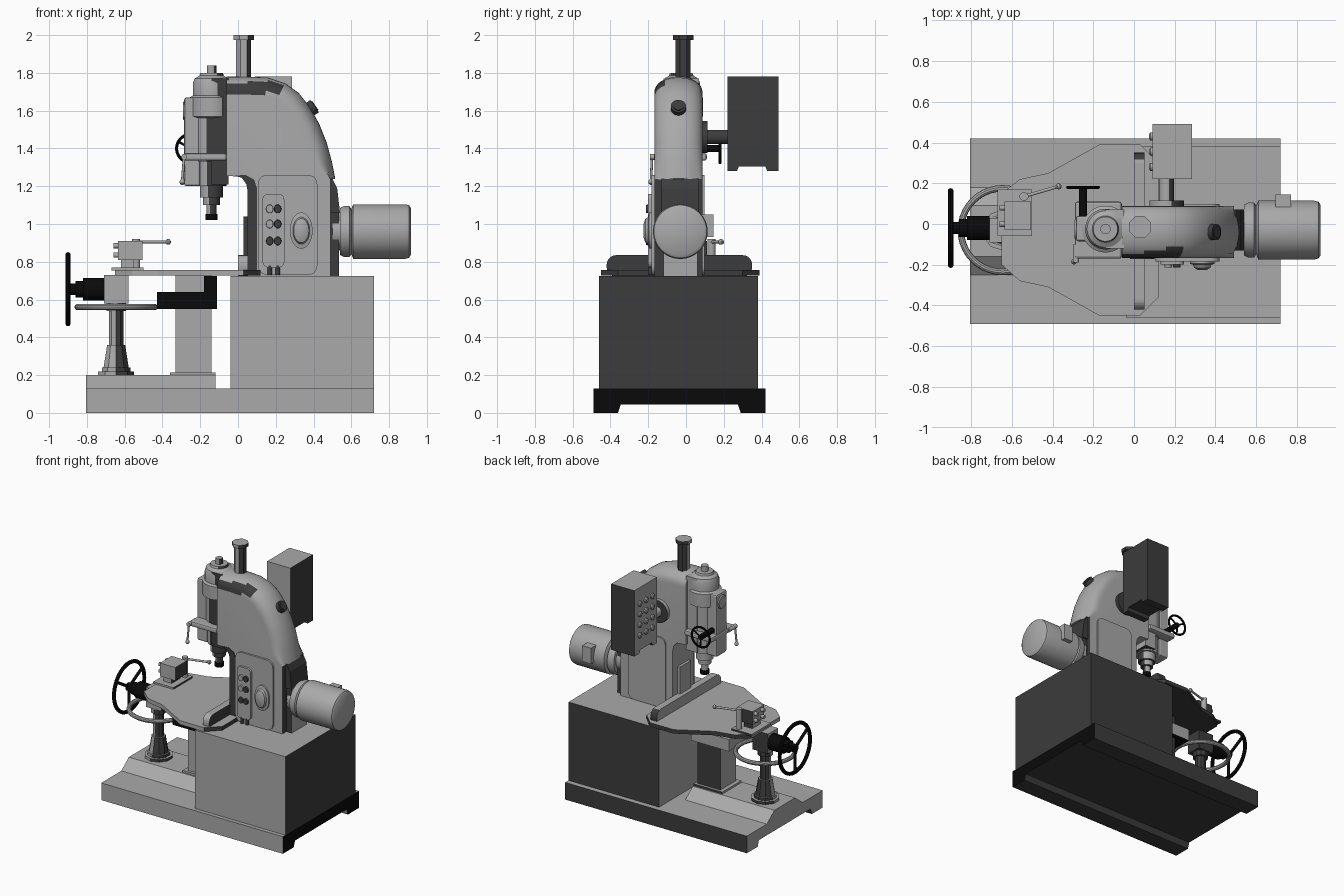
import bpy, bmesh, math
from mathutils import Vector

cube = bpy.data.objects.get("Cube")
if cube:
    bpy.data.objects.remove(cube, do_unlink=True)


def material(name, v):
    m = bpy.data.materials.new(name)
    m.use_nodes = True
    m.diffuse_color = (v, v, v, 1)
    m.node_tree.nodes["Principled BSDF"].inputs["Base Color"].default_value = (v, v, v, 1)
    return m


GREY = material("machine grey", 0.4)
DARK = material("dark grey", 0.045)
BLACK = material("black", 0.003)


def finish(name, bm, mat, smooth=False):
    bmesh.ops.recalc_face_normals(bm, faces=bm.faces)
    me = bpy.data.meshes.new(name)
    bm.to_mesh(me)
    bm.free()
    me.materials.append(mat)
    ob = bpy.data.objects.new(name, me)
    bpy.context.collection.objects.link(ob)
    if smooth:
        bpy.ops.object.select_all(action='DESELECT')
        bpy.context.view_layer.objects.active = ob
        ob.select_set(True)
        bpy.ops.object.shade_smooth_by_angle(angle=math.radians(35))
    return ob


def paint(ob, mat, rule):
    """Give a second colour to the faces whose normal and centre pass a rule."""
    ob.data.materials.append(mat)
    slot = len(ob.data.materials) - 1
    for p in ob.data.polygons:
        if rule(p.normal, p.center):
            p.material_index = slot


def two_tone(*obs):
    for ob in obs:
        paint(ob, DARK, lambda n, c: n.x > .3 or n.y > .3 or n.z < -.5)


def loft(name, rings, mat=GREY, smooth=False):
    """Skin a list of equal-length rings and cap both ends."""
    bm = bmesh.new()
    vs = [[bm.verts.new(p) for p in r] for r in rings]
    n = len(rings[0])
    for a, b in zip(vs, vs[1:]):
        for i in range(n):
            j = (i + 1) % n
            bm.faces.new((a[i], a[j], b[j], b[i]))
    bm.faces.new(vs[0])
    bm.faces.new(vs[-1])
    return finish(name, bm, mat, smooth)


def box(name, x, y, z, mat=GREY, bevel=0):
    pts = [(x[0], y[0]), (x[1], y[0]), (x[1], y[1]), (x[0], y[1])]
    ob = loft(name, [[(px, py, h) for px, py in pts] for h in z], mat)
    if bevel:
        m = ob.modifiers.new("edge", 'BEVEL')
        m.width, m.segments = bevel, 2
    return ob


def prism(name, pts, axis, lo, hi, mat=GREY, smooth=False):
    """Extrude a 2D outline along an axis."""
    put = {'x': lambda a, b, h: (h, a, b), 'y': lambda a, b, h: (a, h, b),
           'z': lambda a, b, h: (a, b, h)}[axis]
    return loft(name, [[put(a, b, h) for a, b in pts] for h in (lo, hi)], mat, smooth)


def lathe(name, origin, direction, profile, mat=GREY, sides=32, smooth=True, scale=(1, 1)):
    """Turn (distance, radius) pairs about a direction."""
    q = Vector(direction).to_track_quat('Z', 'Y')
    rings = []
    for d, r in profile:
        rings.append([Vector(origin) + q @ Vector((
            r * scale[0] * math.cos(math.tau * (i + .5) / sides),
            r * scale[1] * math.sin(math.tau * (i + .5) / sides), d)) for i in range(sides)])
    return loft(name, rings, mat, smooth)


def rod(name, a, b, r, mat=GREY):
    d = Vector(b) - Vector(a)
    return lathe(name, a, d, [(0, r), (d.length, r)], mat, 12)


def torus(name, c, direction, R, r, mat):
    q = Vector(direction).to_track_quat('Z', 'Y')
    bm = bmesh.new()
    n, k = 40, 10
    v = [[bm.verts.new(Vector(c) + q @ Vector((
        (R + r * math.cos(math.tau * j / k)) * math.cos(math.tau * i / n),
        (R + r * math.cos(math.tau * j / k)) * math.sin(math.tau * i / n),
        r * math.sin(math.tau * j / k)))) for j in range(k)] for i in range(n)]
    for i in range(n):
        for j in range(k):
            i2, j2 = (i + 1) % n, (j + 1) % k
            bm.faces.new((v[i][j], v[i2][j], v[i2][j2], v[i][j2]))
    return finish(name, bm, mat, True)


def rounded(x0, x1, z0, z1, r):
    pts = []
    for cx, cz, a in ((x1 - r, z1 - r, 0), (x0 + r, z1 - r, 90), (x0 + r, z0 + r, 180), (x1 - r, z0 + r, 270)):
        for k in range(6):
            t = math.radians(a + 18 * k)
            pts.append((cx + r * math.cos(t), cz + r * math.sin(t)))
    return pts


def wheel(name, c, direction, R, r):
    torus(name + "_rim", c, direction, R, r, BLACK)
    q = Vector(direction).to_track_quat('Z', 'Y')
    for i in range(3):
        t = math.tau * i / 3 + .5
        rod(name + "_spoke", c, Vector(c) + q @ Vector((R * math.cos(t), R * math.sin(t), 0)), r * .8, BLACK)


# Base with feet, sloped plinth and cabinet
base = prism("base", [(-.49, 0), (-.36, 0), (-.345, .045), (.275, .045), (.29, 0), (.42, 0), (.42, .13), (-.49, .13)],
             'x', -.805, .72)
prism("plinth", [(-.25, .13), (.18, .13), (.09, .2), (-.16, .2)], 'x', -.805, -.12)
two_tone(base, box("cabinet", (-.04, .72), (-.46, .38), (.13, .725)))
paint(base, BLACK, lambda n, c: n.x > .5)

# Table, its support and fence
two_tone(prism("table", [(-.65, .15), (-.56, .22), (-.42, .25), (-.17, .39), (.03, .39), (.12, .3),
                         (.12, -.36), (.03, -.45), (-.17, -.45), (-.42, -.31), (-.56, -.28), (-.65, -.2)],
               'z', .727, .757),
         prism("table_fence", rounded(-.42, .35, .72, .835, .05), 'x', 0, .052),
         box("support_foot", (-.36, -.12), (-.15, .08), (.195, .215)),
         box("support_column", (-.33, -.14), (-.13, .06), (.21, .73)))
for ob in (box("slide_block", (-.43, -.11), (-.17, .1), (.55, .64)),
           box("slide_rail", (-.18, -.11), (-.17, .1), (.64, .725))):
    paint(ob, BLACK, lambda n, c: n.y < -.5 or n.x > .5 or n.z < -.5)

# Jack post, guard ring and large handwheel
two_tone(lathe("jack_post", (-.645, -.03, 0), (0, 0, 1),
               [(.195, .1), (.22, .1), (.22, .08), (.24, .08), (.24, .07),
                (.36, .05), (.36, .04), (.54, .04), (.54, .055), (.6, .055)], sides=10, smooth=False),
         box("jack_block", (-.71, -.58), (-.09, .03), (.58, .73)))
torus("guard_ring", (-.645, -.03, .56), (0, 0, 1), .205, .016, GREY)
lathe("wheel_hub", (-.91, -.02, .655), (1, 0, 0), [(0, .03), (.05, .03), (.05, .045), (.09, .045), (.09, .06),
      (.2, .06)], BLACK, 20)
wheel("handwheel", (-.9, -.02, .655), (1, 0, 0), .182, .014)

# Clamp on the table
two_tone(box("clamp_plate", (-.67, -.5), (-.06, .17), (.755, .77)),
         box("clamp_neck", (-.62, -.55), (-.01, .09), (.765, .815)),
         box("clamp_body", (-.635, -.505), (-.03, .11), (.81, .91)))
for y in (0, .08):
    for z in (.835, .885):
        rod("clamp_screw", (-.66, y, z), (-.63, y, z), .014)
rod("clamp_pivot", (-.54, .135, .76), (-.54, .135, .92), .022)
rod("clamp_lever", (-.54, .135, .905), (-.37, .185, .905), .008)
lathe("clamp_knob", (-.385, .18, .905), (.95, .3, 0), [(0, .006), (.01, .015), (.022, .015), (.03, .005)], sides=12)

# Column and overarm with a rounded crown
outer = [(-.06, 1.78), (.05, 1.78), (.16, 1.775), (.25, 1.745), (.32, 1.695), (.38, 1.62), (.43, 1.53),
         (.47, 1.43), (.497, 1.33), (.515, 1.24)]
inner = [(.49, 1.235), (.49, .725), (.05, .725), (.05, 1.18), (.042, 1.22), (.015, 1.25), (-.06, 1.255)]
rings = []
for k in range(17):
    t = math.pi * k / 16
    d = .095 * (1 - math.sin(t) ** .8)
    ring = []
    for i, (x, z) in enumerate(outer):
        a, b = outer[max(i - 1, 0)], outer[min(i + 1, 9)]
        n = Vector((-(b[1] - a[1]), b[0] - a[0])).normalized()
        off = min(d, .025) if i == 9 else d
        if i == 0:
            n = Vector((0, 1))
        ring.append((x - n.x * off, -.04 - .128 * math.cos(t), z - n.y * off))
    rings.append(ring + [(x, -.04 - .128 * math.cos(t), z) for x, z in inner])
arm = loft("overarm", rings, smooth=True)
paint(arm, DARK, lambda n, c: (c.y < -.04 and c.x < .22 and 1.69 < c.z < 1.75) or (n.x > .9 and c.z < 1.2))
prism("throat_edge", [(.05, .757), (.1, .757), (.1, 1.19), (.085, 1.235), (.04, 1.26), (-.02, 1.256), (.02, 1.245),
                      (.045, 1.21), (.05, 1.18)], 'y', -.172, -.164, DARK)
back = box("column_back", (.3, .535), (-.12, .06), (.725, 1.06))
paint(back, DARK, lambda n, c: abs(n.y) > .5)
prism("column_back_top", [(.3, 1.06), (.54, 1.06), (.525, 1.19), (.5, 1.24), (.3, 1.24)], 'y', -.13, .07, DARK)
way = box("column_way", (.03, .09), (-.1, .03), (.75, 1.04))
paint(way, DARK, lambda n, c: n.y < -.5)
lathe("crown_plug", (.385, -.04, 1.61), (.8, 0, .55), [(-.03, .04), (.025, .04), (.025, .028), (.03, .028)], DARK, 20)
two_tone(lathe("top_post", (.03, -.015, 0), (0, 0, 1), [(1.74, .043), (1.975, .043), (1.975, .058), (2, .058)],
               sides=8, smooth=False))

# Side panels, switch plate and oval boss
for y0, y1 in ((-.183, -.16), (.08, .098)):
    prism("side_panel", rounded(.105, .42, .73, 1.26, .05), 'y', y0, y1, smooth=True)
prism("switch_plate", rounded(.13, .245, .77, 1.16, .03), 'y', -.2, -.18, smooth=True)
for x in (.168, .21):
    for z in (1.08, 1.0, .91):
        lathe("switch_button", (x, -.195, z), (0, -1, 0), [(0, .02), (.018, .018)],
              DARK if x > .2 or z < .95 else GREY, 16, scale=(1, 1.2))
    rod("cable_gland", (x, -.19, .73), (x, -.19, .78), .012, DARK)
lathe("oval_boss", (.335, -.18, .965), (0, -1, 0), [(0, .06), (.015, .06), (.02, .045), (.035, .04), (.045, .022)],
      scale=(1, 1.6))

# Motor
lathe("motor", (.5, -.03, .96), (1, 0, 0), [(0, .1), (.04, .1), (.04, .125), (.06, .135), (.09, .135), (.1, .12),
      (.11, .145), (.385, .145), (.405, .14), (.415, .125)], sides=40)
box("terminal_box", (.695, .77), (.08, .145), (.93, 1.05))

# Control cabinet on its bracket
two_tone(prism("control_cabinet", [(.22, 1.28), (.27, 1.28), (.28, 1.305), (.42, 1.305), (.43, 1.28), (.49, 1.28),
                                   (.49, 1.78), (.22, 1.78)], 'x', .09, .285),
         lathe("cabinet_bracket", (.16, .07, 1.46), (0, 1, 0), [(0, .085), (.045, .085), (.045, .037), (.16, .037)]))
for y in (.28, .355, .43):
    for z in (1.42, 1.5, 1.58, 1.66):
        lathe("control_button", (.092, y, z), (-1, 0, 0), [(0, .02), (.012, .02), (.018, .012)], sides=14)

# Spindle head
H = (-.14, -.025, 0)
barrel = lathe("head_barrel", H, (0, 0, 1), [(1.2, .08), (1.33, .08), (1.33, .09), (1.56, .09), (1.57, .115),
               (1.67, .115), (1.68, .1), (1.745, .1), (1.77, .09), (1.785, .065), (1.8, .06), (1.8, .025), (1.84, .025)])
paint(barrel, DARK, lambda n, c: n.y < .4 and abs(n.z) < .5 and n.x > (-.25 if c.z < 1.57 else .45))
quill = lathe("spindle", H, (0, 0, 1), [(1.05, .026), (1.1, .026), (1.1, .045), (1.14, .045), (1.14, .062), (1.21, .062)])
paint(quill, DARK, lambda n, c: n.y < .4 and n.x > -.25)
lathe("spindle_tip", H, (0, 0, 1), [(1.02, .032), (1.052, .032)], BLACK, 16)
slide = box("head_slide", (-.14, -.05), (-.12, .07), (1.21, 1.77))
paint(slide, DARK, lambda n, c: n.y < -.5 or n.z < -.5)
box("head_cover", (-.285, -.2), (-.085, .04), (1.2, 1.67), bevel=.012)
box("head_collar", (-.29, -.06), (-.17, .11), (1.335, 1.375), bevel=.012)
lathe("head_boss", (-.2, -.025, 1.6), (-1, 0, 0), [(0, .055), (.08, .055), (.092, .045)])

# Feed wheel and locking lever
rod("feed_shaft", (-.25, .03, 1.4), (-.25, .185, 1.4), .02, BLACK)
wheel("feed_wheel", (-.25, .18, 1.4), (0, 1, 0), .075, .008)
rod("lock_pivot", (-.285, -.19, 1.355), (-.285, -.1, 1.355), .016)
rod("lock_lever", (-.285, -.18, 1.36), (-.295, -.185, 1.23), .007)
lathe("lock_knob", (-.295, -.185, 1.24), (0, 0, -1), [(0, .006), (.012, .014), (.024, .014), (.034, .005)], sides=12)
